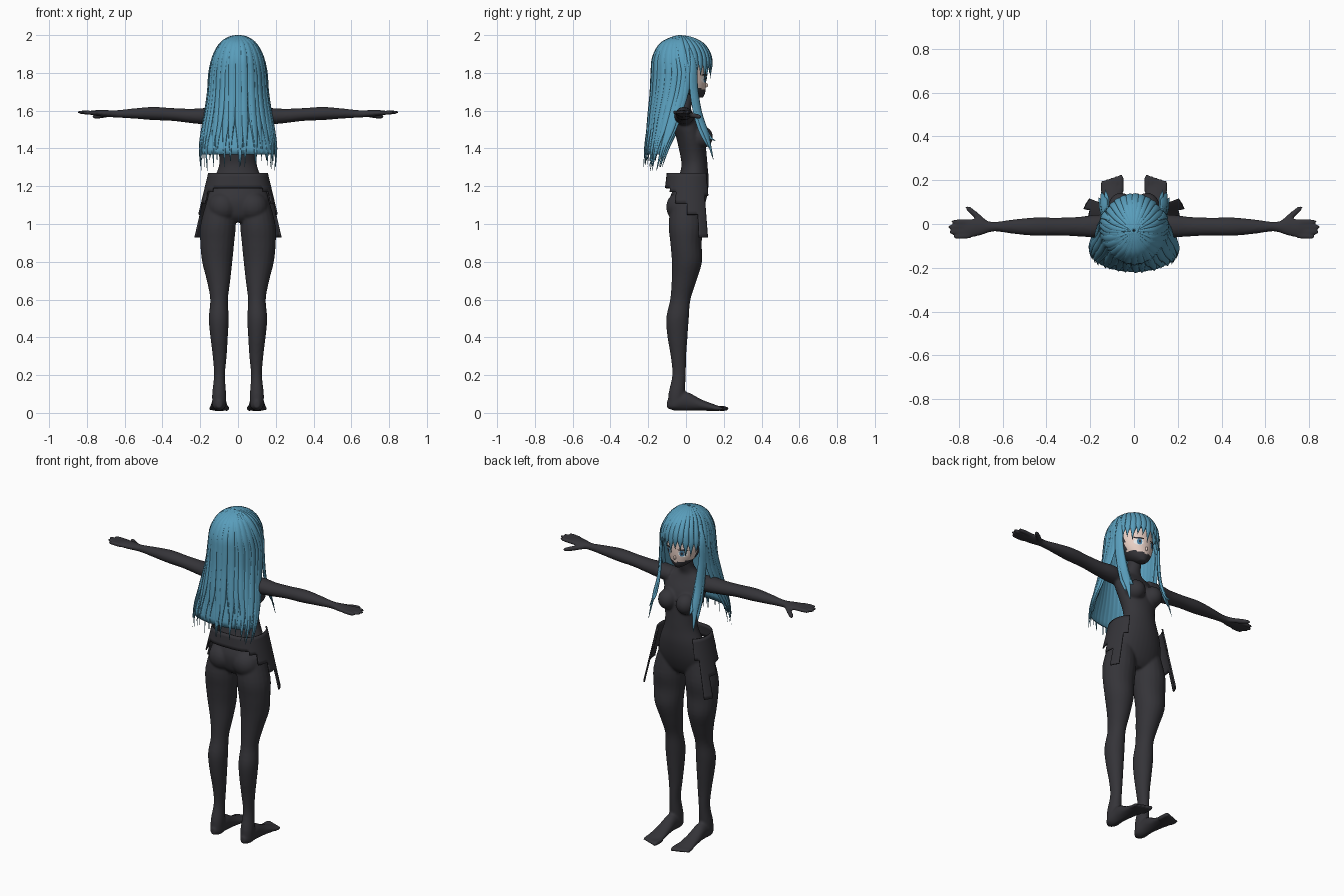
import bpy, bmesh, math, random
from mathutils import Vector

random.seed(4)
cube = bpy.data.objects.get("Cube")
if cube:
    bpy.data.objects.remove(cube)


def material(name, rgb):
    m = bpy.data.materials.new(name)
    m.use_nodes = True
    m.diffuse_color = (*rgb, 1)
    m.node_tree.nodes["Principled BSDF"].inputs["Base Color"].default_value = (*rgb, 1)
    return m


dark = material("charcoal suit", (.035, .034, .04))
blue = material("blue hair", (.1, .34, .5))
skin = material("pale skin", (.8, .62, .55))
white = material("eye white", (.85, .85, .85))
iris = material("iris blue", (.06, .2, .35))


def finish(bm, name, *mats, smooth=True):
    bmesh.ops.recalc_face_normals(bm, faces=bm.faces)
    mesh = bpy.data.meshes.new(name)
    bm.to_mesh(mesh)
    bm.free()
    for m in mats:
        mesh.materials.append(m)
    for p in mesh.polygons:
        p.use_smooth = smooth
    ob = bpy.data.objects.new(name, mesh)
    bpy.context.scene.collection.objects.link(ob)
    return ob


def spline(rows, steps=4):
    """Smooth interpolation through rows of numbers."""
    out = []
    for i in range(len(rows) - 1):
        p = [rows[max(0, min(len(rows) - 1, i + k))] for k in (-1, 0, 1, 2)]
        for s in range(steps):
            t = s / steps
            out.append([b + t / 2 * (c - a + t * (2*a - 5*b + 4*c - d + t * (3*(b - c) + d - a)))
                        for a, b, c, d in zip(*p)])
    return out + [list(rows[-1])]


def skin_rings(bm, rings, closed=True):
    vs = [[bm.verts.new(p) for p in r] for r in rings]
    n = len(vs[0])
    for a, b in zip(vs, vs[1:]):
        for j in range(n if closed else n - 1):
            k = (j + 1) % n
            bm.faces.new((a[j], a[k], b[k], b[j]))
    if closed:
        bm.faces.new(vs[0])
        bm.faces.new(vs[-1])


def loft(bm, rows, u, v, n=20, side=1):
    """Elliptical rings: rows of (x, y, z, radius along u, radius along v)."""
    u, v = Vector(u), Vector(v)
    rings = []
    for x, y, z, a, b in spline(rows):
        c = Vector((x * side, y, z))
        angles = [math.tau * j / n for j in range(n)]
        rings.append([c + u * a * math.cos(t) + v * b * math.sin(t) for t in angles])
    skin_rings(bm, rings)


def ball(bm, centre, size):
    res = bmesh.ops.create_uvsphere(bm, u_segments=20, v_segments=12, radius=1)
    bmesh.ops.scale(bm, vec=size, verts=res["verts"])
    bmesh.ops.translate(bm, vec=centre, verts=res["verts"])


def digit(bm, start, end, r):
    """Rounded finger or toe."""
    a, b = Vector(start), Vector(end)
    d = (b - a).normalized()
    u = d.cross(Vector((0, 0, 1))).normalized()
    rows = [(*a.lerp(b, t), r * k, r * k) for t, k in ((0, 1), (.5, 1), (.85, .85), (1, .35))]
    loft(bm, rows, u, u.cross(d), 10)


X, Y, Z = (1, 0, 0), (0, 1, 0), (0, 0, 1)

# Body: torso, limbs, hands and feet fused into one skin
bm = bmesh.new()
loft(bm, [(0, .01, 1.72, .04, .04), (0, -.005, 1.65, .04, .04), (0, -.018, 1.61, .065, .045),
          (0, -.015, 1.58, .12, .055), (0, .005, 1.52, .13, .075), (0, .025, 1.45, .12, .075),
          (0, .04, 1.36, .1, .07), (0, .045, 1.3, .103, .07), (0, .035, 1.22, .135, .085),
          (0, .01, 1.13, .163, .098), (0, 0, 1.05, .15, .08), (0, 0, 1.01, .09, .05)], X, Y, 32)
for s in (-1, 1):
    ball(bm, (s * .06, .08, 1.46), (.057, .063, .06))
    ball(bm, (s * .08, -.03, 1.09), (.08, .075, .08))
    # Leg
    loft(bm, [(.09, 0, 1.14, .07, .075), (.105, 0, 1, .093, .092), (.11, 0, .9, .09, .083),
              (.11, .005, .8, .08, .08), (.103, -.01, .7, .062, .066), (.1, -.03, .6, .047, .054),
              (.102, -.045, .5, .053, .06), (.1, -.045, .4, .046, .053), (.097, -.04, .3, .037, .041),
              (.098, -.037, .2, .029, .036), (.1, -.05, .1, .037, .043),
              (.1, -.055, .03, .035, .04)], X, Y, side=s)
    # Foot and toes
    loft(bm, [(.1, -.1, .045, .015, .02), (.1, -.06, .05, .037, .038), (.1, 0, .062, .036, .05),
              (.1, .08, .042, .043, .03), (.1, .15, .027, .05, .018),
              (.1, .18, .023, .045, .012)], X, Z, side=s)
    for i in range(5):
        x = s * (.06 + i * .021)
        digit(bm, (x, .15, .025), (x, .226 - .007 * i, .022), .014 - .001 * i)
    # Arm and palm
    loft(bm, [(.09, -.01, 1.565, .05, .045), (.17, -.01, 1.57, .053, .044), (.25, -.012, 1.572, .045, .038),
              (.35, -.012, 1.58, .041, .034), (.45, -.012, 1.585, .042, .035),
              (.55, -.012, 1.585, .033, .027), (.64, -.012, 1.583, .022, .02),
              (.7, -.015, 1.585, .037, .018), (.75, -.02, 1.588, .042, .015),
              (.78, -.022, 1.588, .037, .011)], Y, Z, side=s)
    for y, tip in ((.01, .835), (-.012, .85), (-.034, .845), (-.055, .825)):
        digit(bm, (s * .75, y, 1.588), (s * tip, y * 1.1, 1.592), .0115)
    digit(bm, (s * .68, .005, 1.58), (s * .768, .08, 1.566), .014)
body = finish(bm, "body", dark)
remesh = body.modifiers.new("fuse", "REMESH")
remesh.mode = "VOXEL"
remesh.voxel_size = .007
remesh.use_smooth_shade = True
relax = body.modifiers.new("relax", "SMOOTH")
relax.iterations = 4

# Head: dark lower mask, pale upper face
head_rows = [(0, .065, 1.67, .02, .025), (0, .045, 1.69, .05, .055), (0, .028, 1.72, .074, .076),
             (0, .015, 1.76, .092, .092), (0, -.01, 1.82, .106, .115), (0, -.02, 1.9, .1, .115),
             (0, -.025, 1.95, .06, .07), (0, -.025, 1.97, .02, .02)]
bm = bmesh.new()
loft(bm, head_rows, X, Y, 40)
for f in bm.faces:
    c = f.calc_center_median()
    f.material_index = int(c.y > .03 and c.z > 1.705 + abs(c.x) * .2)
finish(bm, "head", dark, skin)
bm = bmesh.new()
ball(bm, (0, .105, 1.735), (.007, .012, .012))
finish(bm, "nose", skin)

fine_head = spline(head_rows, 10)


def face_plate(name, mat, x, z, rx, rz, lift):
    """Thin oval following the face."""
    bm = bmesh.new()
    ring = []
    for i in range(20):
        t = math.tau * i / 20
        px, pz = x + rx * math.cos(t), z + rz * math.sin(t)
        row = min(fine_head, key=lambda r: abs(r[2] - pz))
        ring.append(bm.verts.new((px, row[1] + row[4] * math.sqrt(1 - (px / row[3]) ** 2) + lift, pz)))
    bm.faces.new(ring)
    bmesh.ops.triangulate(bm, faces=bm.faces)
    finish(bm, name, mat, smooth=False)


for s, tag in ((-1, "right"), (1, "left")):
    face_plate(tag + "_eye_white", white, s * .046, 1.768, .024, .021, .004)
    face_plate(tag + "_iris", iris, s * .044, 1.768, .013, .019, .006)
    face_plate(tag + "_pupil", dark, s * .044, 1.768, .006, .009, .008)
    face_plate(tag + "_lash", dark, s * .047, 1.789, .027, .005, .007)

# Hair surface guides: (height, centre y, half width, depth)
back_guide = spline([(1.998, -.03, .005, .005), (1.985, -.03, .05, .05), (1.95, -.03, .094, .105),
                     (1.88, -.02, .129, .15), (1.8, -.005, .146, .172), (1.7, -.02, .154, .162),
                     (1.6, -.05, .168, .142), (1.5, -.08, .186, .122), (1.4, -.115, .2, .102),
                     (1.28, -.148, .193, .075)])
front_guide = spline([(1.998, -.03, .005, -.005), (1.985, -.03, .05, -.06), (1.95, -.03, .094, -.12),
                      (1.9, -.022, .122, -.145), (1.85, -.014, .136, -.145), (1.8, -.005, .14, -.133),
                      (1.73, 0, .135, -.122)])


def hair_point(row, t, grow=1):
    z, cy, rx, d = row
    return Vector((rx * grow * math.sin(t), cy - d * grow * math.cos(t), z))


def hair_sheet(name, guide, bottom, limit):
    bm = bmesh.new()
    rows = [r for r in guide if r[0] >= bottom]
    n = 64
    skin_rings(bm, [[hair_point(r, limit * (2 * j / n - 1), 1 + .012 * math.sin(j * 2.1))
                     for j in range(n + 1)] for r in rows], closed=False)
    ob = finish(bm, name, blue)
    ob.modifiers.new("thickness", "SOLIDIFY").thickness = .01


def lock(bm, path, width, thick=.007):
    """Flattened strand tapering to a point; it faces away from the head."""
    pts = [Vector(p) for p in path]
    rings = []
    for i, p in enumerate(pts):
        f = i / (len(pts) - 1)
        d = (pts[min(i + 1, len(pts) - 1)] - pts[max(i - 1, 0)]).normalized()
        out = Vector((p.x, p.y + .04, .02))
        side = d.cross(out).normalized()
        out = side.cross(d)
        k = min(1, .25 + f * 2.5) * min(1, .04 + (1 - f) * 4)
        rings.append([p + side * width * k * math.cos(a) + out * thick * k * math.sin(a)
                      for a in (math.tau * j / 8 for j in range(8))])
    skin_rings(bm, rings)


hair_sheet("back_hair", back_guide, 1.36, math.radians(95))
hair_sheet("hair_front_cap", front_guide, 1.845, math.radians(92))

# Long strands down the back, with ragged tips
bm = bmesh.new()
count = 27
for i in range(count):
    t = math.radians(-97 + 194 * i / (count - 1))
    end = random.uniform(1.27, 1.32)
    sway = random.uniform(-.1, .1)
    rows = [r for r in back_guide if r[0] >= end]
    lock(bm, [hair_point(r, t + sway * j / len(rows), 1.01 + .012 * (i % 2)) for j, r in enumerate(rows)],
         .019)
finish(bm, "back_strands", blue)

# Fringe strands over the brow
bm = bmesh.new()
for i in range(15):
    a = -84 + 12 * i
    end = (1.79, 1.76, 1.8)[i % 3] - .03 * (abs(a) > 45)
    rows = [r for r in front_guide if r[0] >= end]
    lock(bm, [hair_point(r, math.radians(a + 5 * j / len(rows)), 1.02) for j, r in enumerate(rows)], .018)
finish(bm, "fringe", blue)

# Long locks hanging in front of the shoulders
bm = bmesh.new()
for s in (-1, 1):
    for dx, dy, drop, w in ((0, 0, 0, .022), (.012, -.025, .06, .018), (-.018, .012, .1, .014)):
        path = [(.11, .02, 1.93), (.138, .04, 1.85), (.14, .045, 1.72), (.135, .07, 1.58),
                (.14, .11, 1.47), (.15, .145, 1.34 + drop)]
        lock(bm, [(s * (x + dx * k / 20), y + dy * k / 20, z)
                  for k, (x, y, z) in enumerate(spline(path))], w)
finish(bm, "shoulder_locks", blue)

# Stepped hip armour, open at the front
bm = bmesh.new()


def hip_point(a, z):
    t, flare = math.radians(a), 1.27 - z
    x = math.copysign(abs(math.sin(t)) ** .6, a) * (.158 + flare * .24)
    return (x, .015 - math.cos(t) * (.117 + flare * .12), z)


steps = ((36, 1.19), (58, 1.16), (84, 1.1), (108, 1.05), (130, .93), (142, 1.14))
for a in range(-142, 142, 4):
    low = next(z for limit, z in steps if abs(a + 2) <= limit)
    for k in range(17):
        z = 1.27 - k * .02
        if z - .019 > low:
            corners = ((a, z), (a + 4, z), (a + 4, z - .02), (a, z - .02))
            bm.faces.new([bm.verts.new(hip_point(*c)) for c in corners])
bmesh.ops.remove_doubles(bm, verts=bm.verts, dist=.0005)
armour = finish(bm, "hip_armour", dark)
armour.modifiers.new("thickness", "SOLIDIFY").thickness = .008
